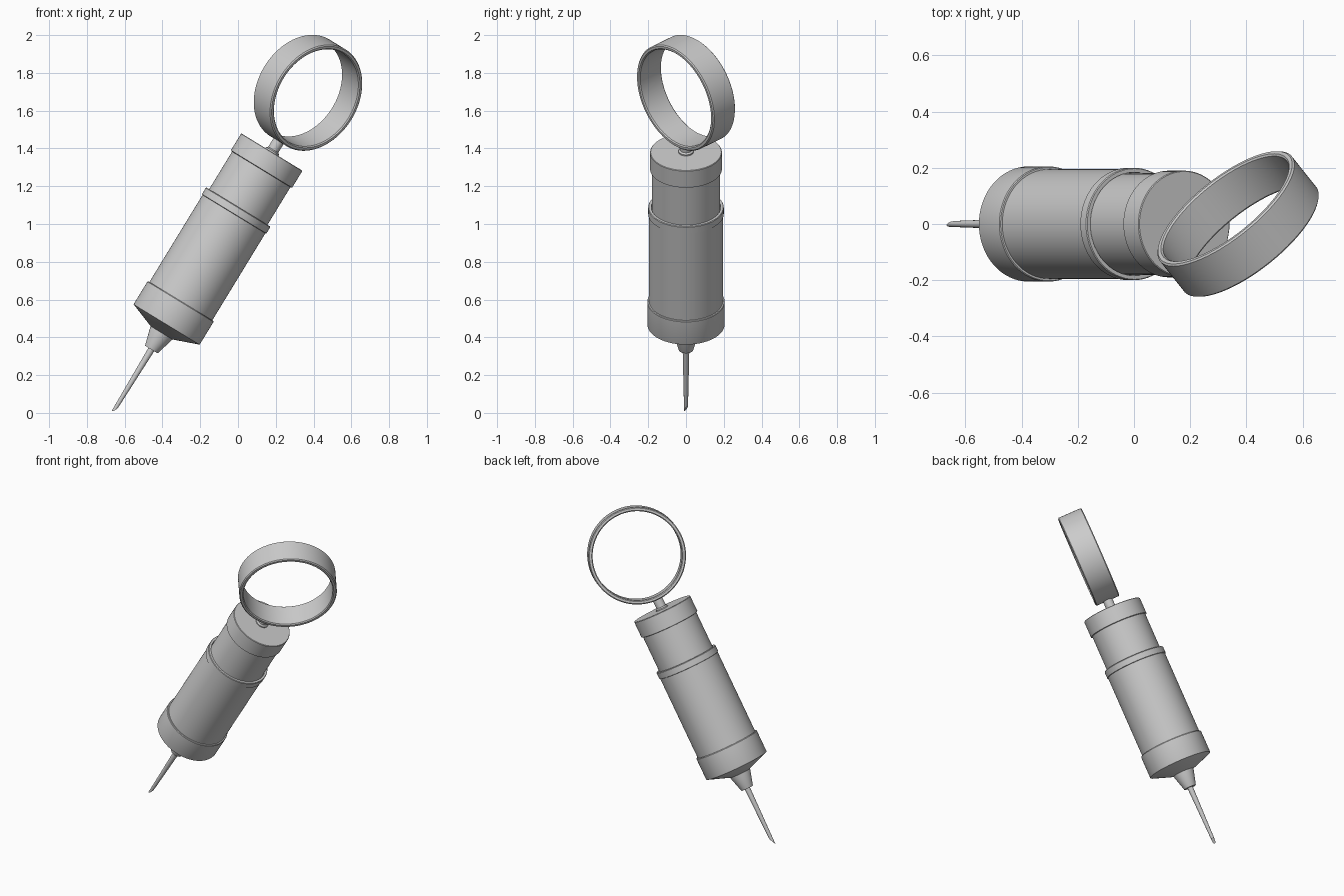
import bpy, bmesh, math
from mathutils import Matrix, Vector

if "Cube" in bpy.data.objects:
    bpy.data.objects.remove(bpy.data.objects["Cube"])

TILT = math.radians(31.4)
# Local z runs from the needle tip up the syringe; the whole thing leans toward +x
BASE = Matrix.Translation((-0.66, 0, 0.006)) @ Matrix.Rotation(TILT, 4, 'Y')


def lathe(name, profile, matrix=BASE, n=64, closed=False):
    """Revolve (radius, height) points around local z."""
    bm = bmesh.new()
    rings = []
    for r, z in profile:
        rings.append([bm.verts.new((r * math.cos(2 * math.pi * i / n),
                                    r * math.sin(2 * math.pi * i / n), z)) for i in range(n)])
    pairs = list(zip(rings, rings[1:]))
    if closed:
        pairs.append((rings[-1], rings[0]))
    else:
        bm.faces.new(rings[0])
        bm.faces.new(rings[-1])
    for a, b in pairs:
        for i in range(n):
            j = (i + 1) % n
            bm.faces.new((a[i], a[j], b[j], b[i]))
    bmesh.ops.recalc_face_normals(bm, faces=bm.faces)
    bm.transform(matrix)
    mesh = bpy.data.meshes.new(name)
    bm.to_mesh(mesh)
    bm.free()
    ob = bpy.data.objects.new(name, mesh)
    bpy.context.collection.objects.link(ob)
    bpy.ops.object.select_all(action='DESELECT')
    ob.select_set(True)
    bpy.context.view_layer.objects.active = ob
    bpy.ops.object.shade_smooth_by_angle(angle=math.radians(30))
    return ob


# Needle, with its lowest ring slanted into a cutting tip
needle = lathe("needle", [(0.010, 0.0), (0.011, 0.05), (0.018, 0.40)], n=24)
inv = BASE.inverted()
for v in needle.data.vertices:
    p = inv @ v.co
    if p.z < 0.01:
        p.z = 0.02 + (p.x + p.y) * 1.4
        v.co = BASE @ p

# Nozzle and conical front end
lathe("nozzle", [(0.039, 0.386), (0.068, 0.489), (0.068, 0.50)])
lathe("front_cap", [(0.066, 0.489), (0.204, 0.541), (0.205, 0.545),
                    (0.205, 0.682), (0.202, 0.686), (0.190, 0.686)])

# Barrel, open at the top, with its collar
lathe("barrel", [(0.195, 0.60), (0.195, 1.24), (0.183, 1.24), (0.183, 0.60)], closed=True)
lathe("barrel_collar", [(0.194, 1.225), (0.200, 1.228), (0.200, 1.266),
                        (0.197, 1.270), (0.184, 1.270), (0.182, 1.225)], closed=True)

# Plunger, its cap and the rod to the ring
lathe("plunger", [(0.181, 1.10), (0.181, 1.51)])
lathe("plunger_cap", [(0.182, 1.503), (0.190, 1.506), (0.190, 1.608), (0.187, 1.611)])
lathe("ring_rod", [(0.040, 1.605), (0.040, 1.618), (0.031, 1.625), (0.031, 1.69)], n=32)

# Finger ring, turned about the syringe axis
ring_m = (BASE @ Matrix.Translation((0, 0, 1.978))
          @ Matrix.Rotation(math.radians(-47), 4, 'Z') @ Matrix.Rotation(math.pi / 2, 4, 'Y'))
lathe("finger_ring", [(0.300, -0.074), (0.300, 0.074), (0.294, 0.080), (0.281, 0.080),
                      (0.275, 0.074), (0.275, -0.074), (0.281, -0.080), (0.294, -0.080)],
      ring_m, n=96, closed=True)
